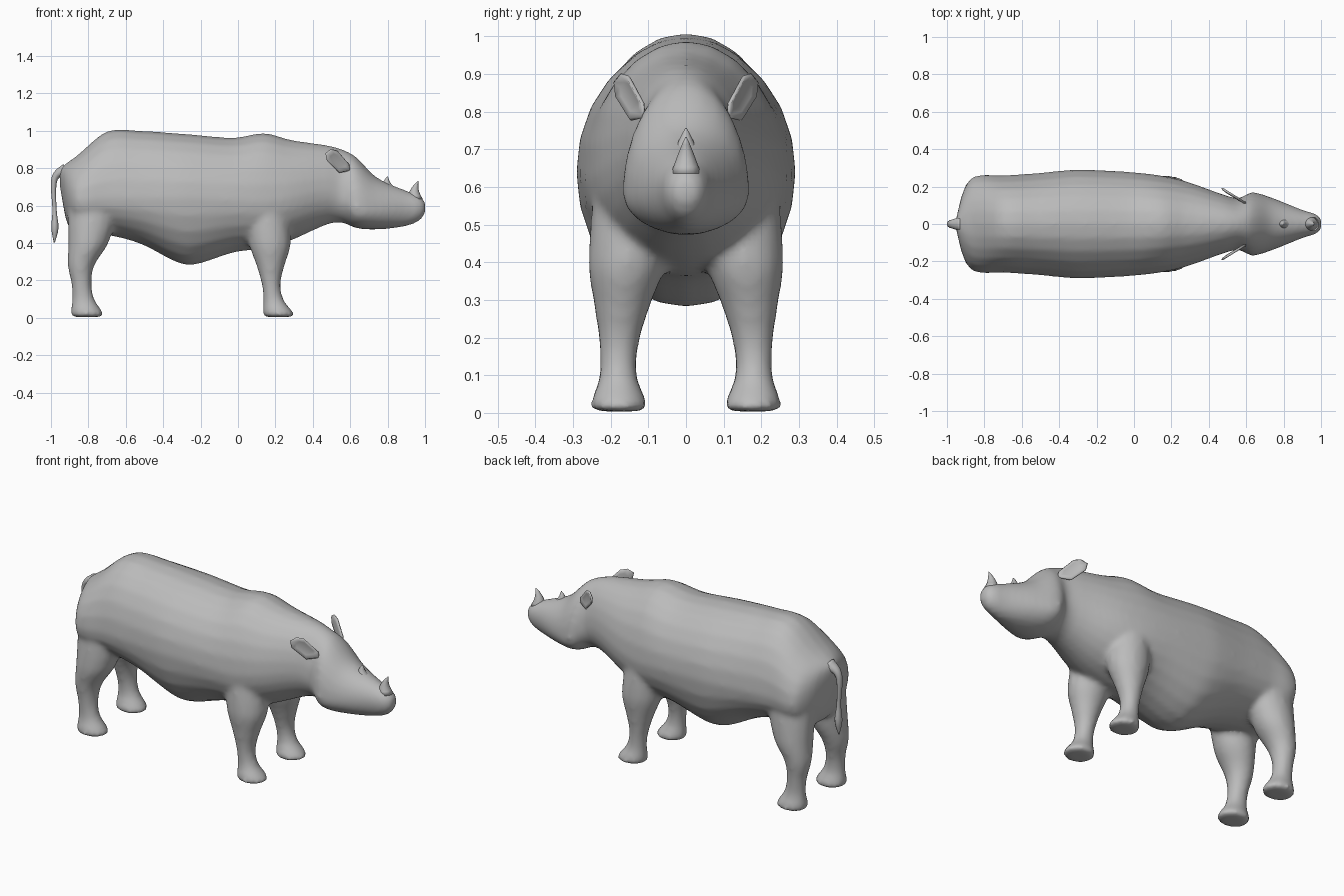
import bpy, bmesh, math
from mathutils import Vector

if "Cube" in bpy.data.objects:
    bpy.data.objects.remove(bpy.data.objects["Cube"])

hide = bpy.data.materials.new("grey_hide")
hide.diffuse_color = (0.5, 0.5, 0.5, 1)
hide.use_nodes = True
hide.node_tree.nodes["Principled BSDF"].inputs["Base Color"].default_value = hide.diffuse_color


def finish(bm, name):
    """Turn a bmesh into a smooth, grey object."""
    bmesh.ops.recalc_face_normals(bm, faces=bm.faces)
    me = bpy.data.meshes.new(name)
    bm.to_mesh(me)
    bm.free()
    me.materials.append(hide)
    for p in me.polygons:
        p.use_smooth = True
    ob = bpy.data.objects.new(name, me)
    bpy.context.collection.objects.link(ob)
    return ob


def loft(bm, rings):
    """Bridge rings of points and cap both ends."""
    loops = [[bm.verts.new(p) for p in r] for r in rings]
    n = len(loops[0])
    for a, b in zip(loops, loops[1:]):
        for i in range(n):
            j = (i + 1) % n
            bm.faces.new((a[i], a[j], b[j], b[i]))
    bm.faces.new(loops[0][::-1])
    bm.faces.new(loops[-1])


def flow(rows, steps=4):
    """Smooth curve through rows; the first column is the parameter."""
    last = len(rows) - 1

    def slope(i, k):
        a, b = rows[max(i - 1, 0)], rows[min(i + 1, last)]
        return (b[k] - a[k]) / (b[0] - a[0])

    out = []
    for i in range(last):
        p, q = rows[i], rows[i + 1]
        h = q[0] - p[0]
        for s in range(steps):
            t = s / steps
            out.append([p[k] * (1 + 2 * t) * (1 - t) ** 2 + q[k] * t * t * (3 - 2 * t)
                        + h * slope(i, k) * t * (1 - t) ** 2
                        - h * slope(i + 1, k) * t * t * (1 - t) for k in range(len(p))])
    return out + [list(rows[-1])]


def circle(n):
    return [(math.cos(2 * math.pi * i / n), math.sin(2 * math.pi * i / n)) for i in range(n)]


def body_ring(x, low, high, w, mid):
    return [(x, w * c, mid + s * (high - mid if s > 0 else mid - low)) for c, s in circle(24)]


# Trunk and head sections: x, underside, back, half width, height of widest point
BODY = [
    (-.952, .70, .80, .025, .76), (-.915, .51, .828, .17, .67), (-.86, .45, .868, .252, .63),
    (-.70, .442, .997, .26, .64), (-.52, .395, 1.0, .272, .64), (-.33, .298, .987, .29, .64),
    (-.24, .282, .98, .29, .64), (-.02, .35, .963, .278, .63), (.14, .37, .988, .26, .62),
    (.28, .412, .952, .228, .64), (.48, .50, .922, .157, .68), (.56, .508, .90, .139, .65),
    (.63, .48, .862, .17, .585), (.74, .472, .752, .14, .58), (.90, .49, .68, .076, .59),
    (.975, .522, .65, .052, .588), (1.003, .56, .618, .026, .588)]
# Leg sections, foot to shoulder: height, y centre, y radius, then x centre and x radius
LEG = [(.004, .178, .068), (.02, .178, .077), (.095, .18, .051), (.18, .178, .053),
       (.28, .17, .074), (.40, .156, .104), (.65, .13, .11)]
FRONT = [(.217, .076), (.217, .085), (.19, .055), (.177, .051),
         (.174, .076), (.17, .113), (.14, .11)]
HIND = [(-.807, .078), (-.807, .09), (-.826, .061), (-.837, .054),
        (-.839, .072), (-.80, .108), (-.765, .15)]

# Body and legs fused into one skin
bm = bmesh.new()
loft(bm, [body_ring(*r) for r in flow(BODY)])
for xs in (FRONT, HIND):
    rows = flow([a + b for a, b in zip(LEG, xs)])
    for side in (1, -1):
        loft(bm, [[(xc + rx * c, side * (yc + ry * s), z) for c, s in circle(16)]
                  for z, yc, ry, xc, rx in rows])
body = finish(bm, "body_and_legs")
fuse = body.modifiers.new("fuse", 'REMESH')
fuse.mode = 'VOXEL'
fuse.voxel_size = 0.014
fuse.use_smooth_shade = True
soften = body.modifiers.new("soften", 'SMOOTH')
soften.factor = 0.5
soften.iterations = 9


# Horns: curved cones sunk into the snout
def horn(name, base, tip, radius):
    rings = []
    for k in range(6):
        t = k / 5
        mid = Vector(base).lerp(Vector(tip), t) - Vector((0.012 * math.sin(math.pi * t), 0, 0))
        r = radius * (1 - t) ** 0.9 + 0.002
        rings.append([mid + Vector((r * c, r * s, 0)) for c, s in circle(12)])
    b = bmesh.new()
    loft(b, rings)
    finish(b, name)


horn("front_horn", (.948, 0, .635), (.963, 0, .732), .038)
horn("rear_horn", (.815, 0, .685), (.80, 0, .756), .034)

# Ears: thin leaf blades swept back and out; outline in x and z
EAR = [(.60, .785), (.54, .775), (.475, .84), (.467, .88), (.497, .902), (.53, .895), (.595, .82)]
cx, cz = .535, .84
for side, name in ((1, "left_ear"), (-1, "right_ear")):
    rings = []
    for scale, off in ((.6, -.008), (.9, -.006), (1, 0), (.9, .006), (.6, .001)):
        ring = []
        for x, z in EAR:
            x, z = cx + (x - cx) * scale, cz + (z - cz) * scale
            ring.append((x + off * .53, side * (.112 + (.595 - x) * .62 + off * .85), z))
        rings.append(ring)
    bm = bmesh.new()
    loft(bm, rings)
    finish(bm, name)

# Tail: drooping tube with a swollen tuft; x, z, radius
TAIL = [(-.92, .79, .035), (-.968, .765, .021), (-.986, .71, .015), (-.981, .58, .011),
        (-.979, .48, .019), (-.982, .402, .003)]
path = [r[1:] for r in flow([(i,) + p for i, p in enumerate(TAIL)])]
rings = []
for i, (x, z, r) in enumerate(path):
    a, b = path[max(i - 1, 0)], path[min(i + 1, len(path) - 1)]
    d = Vector((b[0] - a[0], 0, b[1] - a[1])).normalized()
    across = Vector((d.z, 0, -d.x))
    rings.append([Vector((x, 0, z)) + across * r * c + Vector((0, r * 1.2 * s, 0))
                  for c, s in circle(10)])
bm = bmesh.new()
loft(bm, rings)
finish(bm, "tail")
